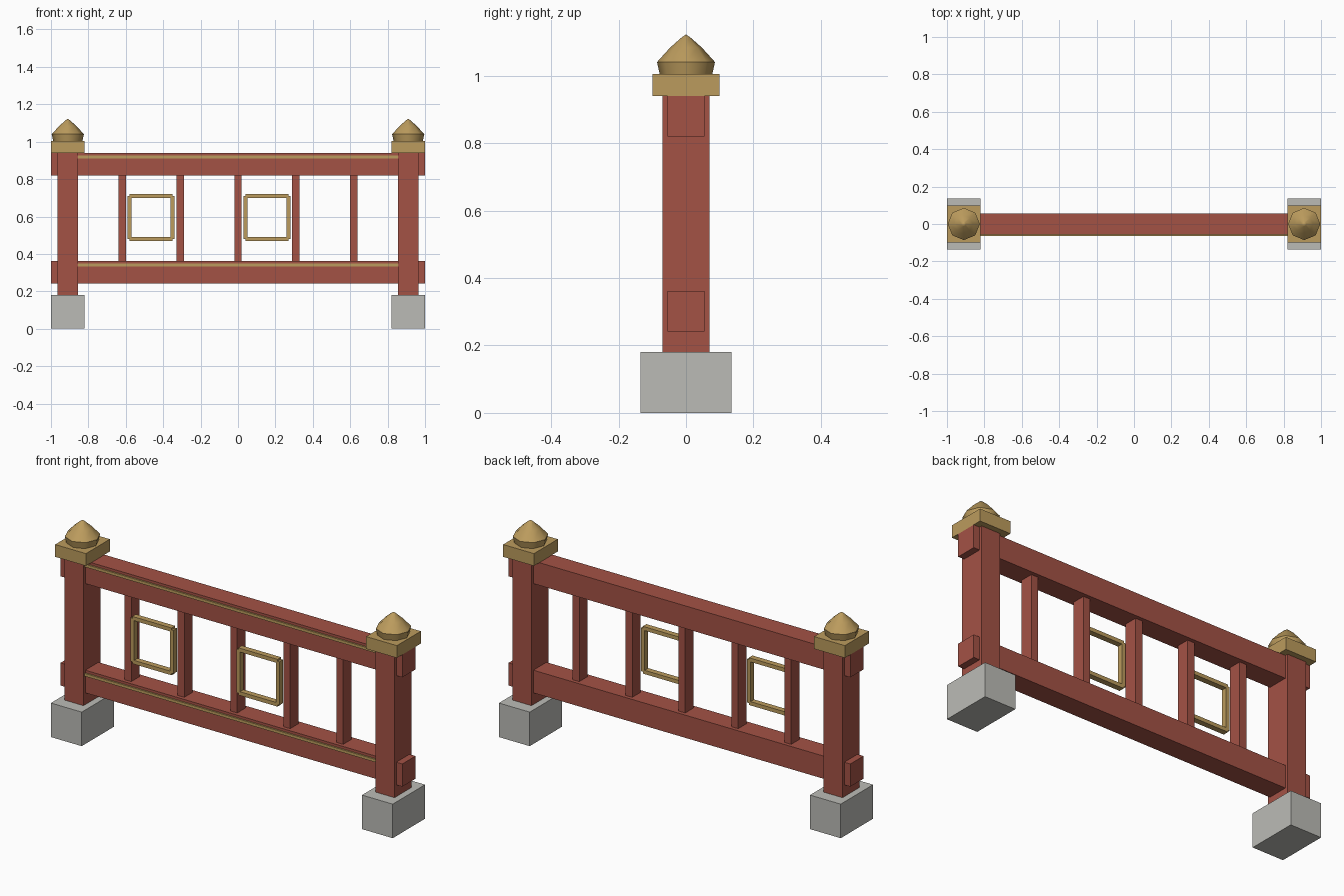
import bpy
import bmesh
from math import cos, sin, tau

if "Cube" in bpy.data.objects:
    bpy.data.objects.remove(bpy.data.objects["Cube"])


def material(name, rgb):
    mat = bpy.data.materials.new(name)
    mat.use_nodes = True
    color = (*rgb, 1)
    mat.diffuse_color = color
    mat.node_tree.nodes["Principled BSDF"].inputs["Base Color"].default_value = color
    return mat


RED = material("red_paint", (0.37, 0.085, 0.06))
GOLD = material("gold", (0.5, 0.33, 0.11))
STONE = material("stone", (0.5, 0.5, 0.47))


def add_object(name, bm, mat):
    mesh = bpy.data.meshes.new(name)
    bmesh.ops.recalc_face_normals(bm, faces=bm.faces)
    bm.to_mesh(mesh)
    bm.free()
    mesh.materials.append(mat)
    obj = bpy.data.objects.new(name, mesh)
    bpy.context.collection.objects.link(obj)
    return obj


def add_box(bm, center, size):
    verts = bmesh.ops.create_cube(bm, size=1)["verts"]
    bmesh.ops.scale(bm, vec=size, verts=verts)
    bmesh.ops.translate(bm, vec=center, verts=verts)


def box(name, center, size, mat):
    bm = bmesh.new()
    add_box(bm, center, size)
    return add_object(name, bm, mat)


def finial(name, x, profile, sides=8):
    """Faceted bulb turned around a vertical axis, closed by a tip."""
    bm = bmesh.new()
    rings = [[bm.verts.new((x + r * cos(tau * i / sides), r * sin(tau * i / sides), z))
              for i in range(sides)] for r, z in profile[:-1]]
    tip = bm.verts.new((x, 0, profile[-1][1]))
    bm.faces.new(rings[0])
    for i in range(sides):
        j = (i + 1) % sides
        for low, high in zip(rings, rings[1:]):
            bm.faces.new((low[i], low[j], high[j], high[i]))
        bm.faces.new((rings[-1][i], rings[-1][j], tip))
    obj = add_object(name, bm, GOLD)
    bpy.ops.object.select_all(action="DESELECT")
    obj.select_set(True)
    bpy.context.view_layer.objects.active = obj
    bpy.ops.object.shade_smooth_by_angle(angle=0.9)


# End posts with stone footings, caps and finials
BULB = [(0.077, 1.0), (0.086, 1.04), (0.047, 1.083), (0.012, 1.114), (0, 1.122)]
for side, s in (("left", 1), ("right", -1)):
    x = 0.91 * s
    box(f"{side}_footing", (x, 0, 0.09), (0.18, 0.27, 0.18), STONE)
    box(f"{side}_post", (x, 0, 0.56), (0.11, 0.14, 0.76), RED)
    box(f"{side}_cap", (x, 0, 0.9725), (0.18, 0.2, 0.065), GOLD)
    finial(f"{side}_finial", x, BULB)

# Rails passing through the posts, each with a gilded strip on the front
for level, z in (("lower", 0.302), ("upper", 0.88)):
    box(f"{level}_rail", (0, 0, z), (2, 0.11, 0.12), RED)
    box(f"{level}_rail_trim", (0, -0.057, z + 0.039), (1.72, 0.012, 0.015), GOLD)

# Evenly spaced balusters
SPACING = 0.31
for i in range(-2, 3):
    box(f"baluster_{i + 3}", (i * SPACING, 0, 0.59), (0.04, 0.07, 0.48), RED)

# Square ornaments of four bars, in alternate openings
for n, bay in enumerate((-1.5, 0.5)):
    bm = bmesh.new()
    cx, cy, cz = bay * SPACING, -0.04, 0.595
    for s in (-1, 1):
        add_box(bm, (cx, cy, cz + 0.115 * s), (0.23, 0.03, 0.02))
        add_box(bm, (cx + 0.115 * s, cy, cz), (0.02, 0.03, 0.23))
    add_object(f"square_ornament_{n + 1}", bm, GOLD)
